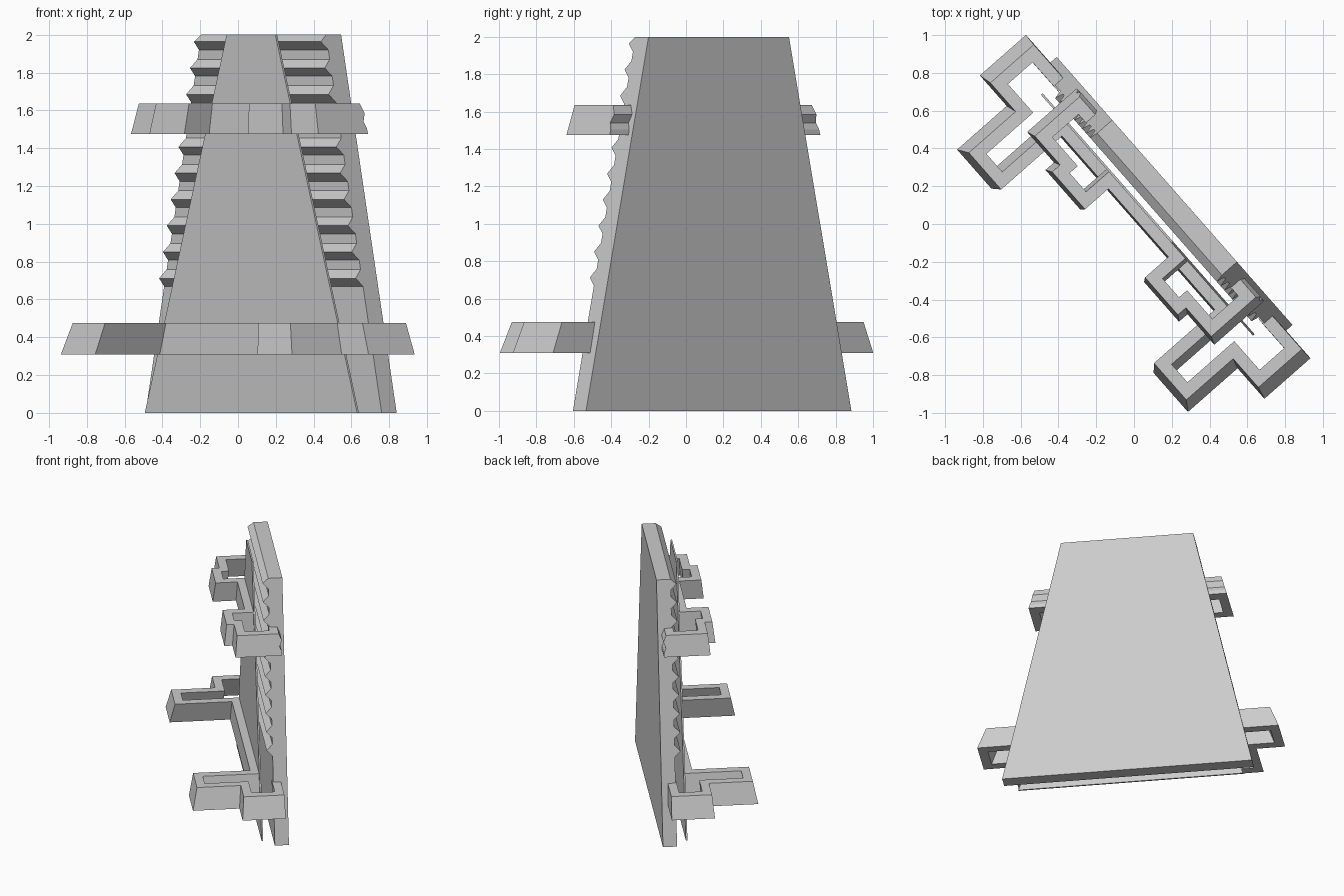
import bpy, bmesh
from mathutils import Vector

if "Cube" in bpy.data.objects:
    bpy.data.objects.remove(bpy.data.objects["Cube"], do_unlink=True)

# Local frame: along = plate width, out = plate front
ORIGIN = Vector((0.215, 0.175, 0))
ALONG = Vector((0.66, -0.75, 0)).normalized()
OUT = Vector((-0.75, -0.66, 0)).normalized()

grey = bpy.data.materials.new("plain_grey")
grey.use_nodes = True
grey.diffuse_color = (0.6, 0.6, 0.6, 1)
grey.node_tree.nodes["Principled BSDF"].inputs["Base Color"].default_value = (0.6, 0.6, 0.6, 1)


def place(s, t, z):
    return ORIGIN + ALONG * s + OUT * t + Vector((0, 0, z))


def loft(name, rings, closed_rings=True):
    """Bridge a list of equal rings and cap both ends."""
    bm = bmesh.new()
    loops = [[bm.verts.new(place(*p)) for p in ring] for ring in rings]
    count = len(loops[0])
    for a, b in zip(loops, loops[1:]):
        for i in range(count):
            j = (i + 1) % count
            bm.faces.new((a[i], a[j], b[j], b[i]))
    bm.faces.new(loops[0])
    bm.faces.new(loops[-1])
    bmesh.ops.recalc_face_normals(bm, faces=bm.faces)
    mesh = bpy.data.meshes.new(name)
    bm.to_mesh(mesh)
    bm.free()
    mesh.materials.append(grey)
    obj = bpy.data.objects.new(name, mesh)
    bpy.context.collection.objects.link(obj)
    return obj


def tapered_slab(name, profile, bottom_half, top_half):
    """Extrude a (t, z) profile sideways between slanted edges."""
    def half(z):
        return bottom_half + (top_half - bottom_half) * z / 2
    loft(name, [[(side * half(z), t, z) for t, z in profile] for side in (-1, 1)])


# Back plate with ratchet teeth on its front
profile = [(0, 0), (0, 2), (0.106, 2)]
for i in range(10):
    tip = 1.963 - i * 0.139
    if i:
        profile.append((0.106, tip + 0.046))
    profile += [(0.15, tip), (0.106, tip - 0.043)]
profile.append((0.106, 0))
tapered_slab("toothed_plate", profile, 0.945, 0.5)

# Thin front panel
tapered_slab("front_panel", [(0.183, 0), (0.183, 2), (0.195, 2), (0.195, 0)], 0.85, 0.195)


def taper(s, t, z, low, high):
    """Shrink a band towards its top."""
    k = 1 - 0.058 * (z - low) / (high - low)
    return (s * k, 0.1 + (t - 0.1) * k, z)


def clip_band(name, half_path, low, high, thick=0.07):
    """Bent wall that follows a right-angled path, mirrored left to right."""
    path = [Vector((-s, t)) for s, t in reversed(half_path)] + [Vector(p) for p in half_path]
    rings = []
    for i, p in enumerate(path):
        before = (p - path[i - 1]).normalized() if i else None
        after = (path[i + 1] - p).normalized() if i < len(path) - 1 else None
        before, after = before or after, after or before
        n1, n2 = Vector((-before.y, before.x)), Vector((-after.y, after.x))
        mitre = (n1 + n2) / (1 + n1.dot(n2)) * thick / 2
        a, b = p + mitre, p - mitre
        rings.append([taper(q.x, q.y, z, low, high)
                      for q, z in ((a, low), (b, low), (b, high), (a, high))])
    loft(name, rings)


clip_band("lower_clip", [(0.685, 0.23), (0.685, 0.685), (0.89, 0.685), (0.89, 0.335),
                         (1.105, 0.335), (1.105, 0.08), (0.85, 0.08)], 0.31, 0.475)
clip_band("upper_clip", [(0.29, 0.23), (0.29, 0.405), (0.5, 0.405), (0.5, 0.345),
                         (0.715, 0.345), (0.715, 0.08), (0.6, 0.08)], 1.475, 1.635)

# Small ridges on the back of the upper clip
ridge = [(0.05, 1.475), (0.03, 1.475), (0.03, 1.505), (0.045, 1.54),
         (0.025, 1.585), (0.045, 1.63), (0.05, 1.63)]
for side, label in ((1, "left"), (-1, "right")):
    loft(label + "_clip_ridge",
         [[taper(side * s, t, z, 1.475, 1.635) for t, z in ridge] for s in (0.61, 0.75)])
